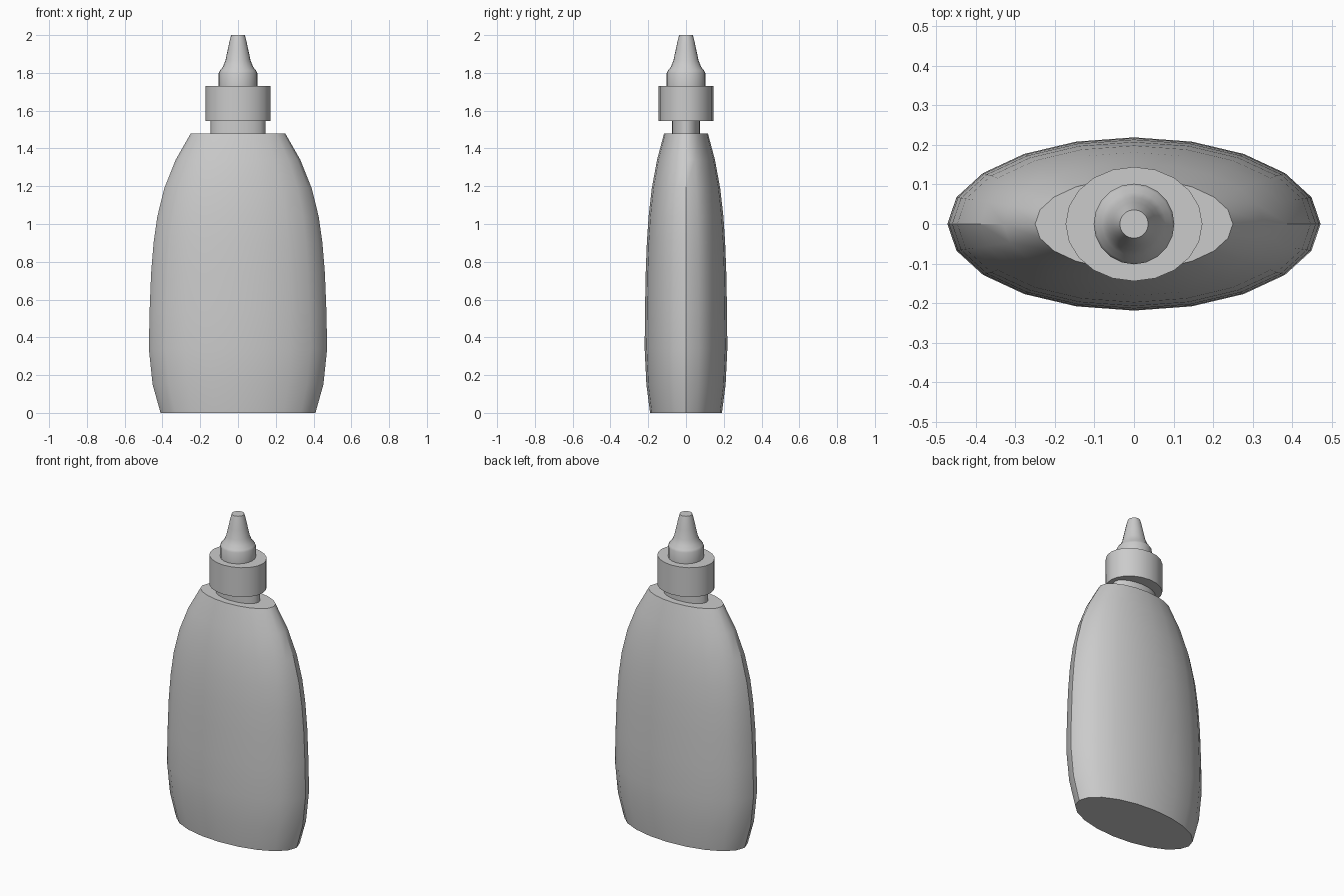
import bpy, bmesh
from math import cos, sin, pi, radians

if "Cube" in bpy.data.objects:
    bpy.data.objects.remove(bpy.data.objects["Cube"])

SIDES = 20


def loft(name, profile, ratio):
    """Closed stack of elliptical rings; profile holds (half width in x, z)."""
    bm = bmesh.new()
    rings = []
    for r, z in profile:
        rings.append([bm.verts.new((r * cos(2 * pi * i / SIDES),
                                    r * ratio * sin(2 * pi * i / SIDES), z))
                      for i in range(SIDES)])
    for a, b in zip(rings, rings[1:]):
        for i in range(SIDES):
            j = (i + 1) % SIDES
            bm.faces.new((a[i], a[j], b[j], b[i]))
    bm.faces.new(rings[0][::-1])
    bm.faces.new(rings[-1])
    mesh = bpy.data.meshes.new(name)
    bm.to_mesh(mesh)
    bm.free()
    obj = bpy.data.objects.new(name, mesh)
    bpy.context.collection.objects.link(obj)
    bpy.ops.object.select_all(action='DESELECT')
    obj.select_set(True)
    bpy.context.view_layer.objects.active = obj
    bpy.ops.object.shade_smooth_by_angle(angle=radians(35))
    return obj


# Flattened bottle body
loft("bottle_body", [(0.41, 0), (0.452, 0.15), (0.472, 0.34), (0.468, 0.54),
                     (0.46, 0.74), (0.447, 0.9), (0.427, 1.04), (0.39, 1.19),
                     (0.33, 1.34), (0.25, 1.48)], 0.464)

# Narrow oval neck
loft("neck", [(0.145, 1.48), (0.145, 1.545)], 0.52)

# Slightly oval collar cap
loft("collar_cap", [(0.173, 1.545), (0.173, 1.73)], 0.835)

# Tapered nozzle
loft("nozzle", [(0.102, 1.73), (0.102, 1.80), (0.096, 1.812), (0.08, 1.832),
                (0.067, 1.865), (0.055, 1.92), (0.043, 1.975), (0.036, 2.0)], 1.0)
